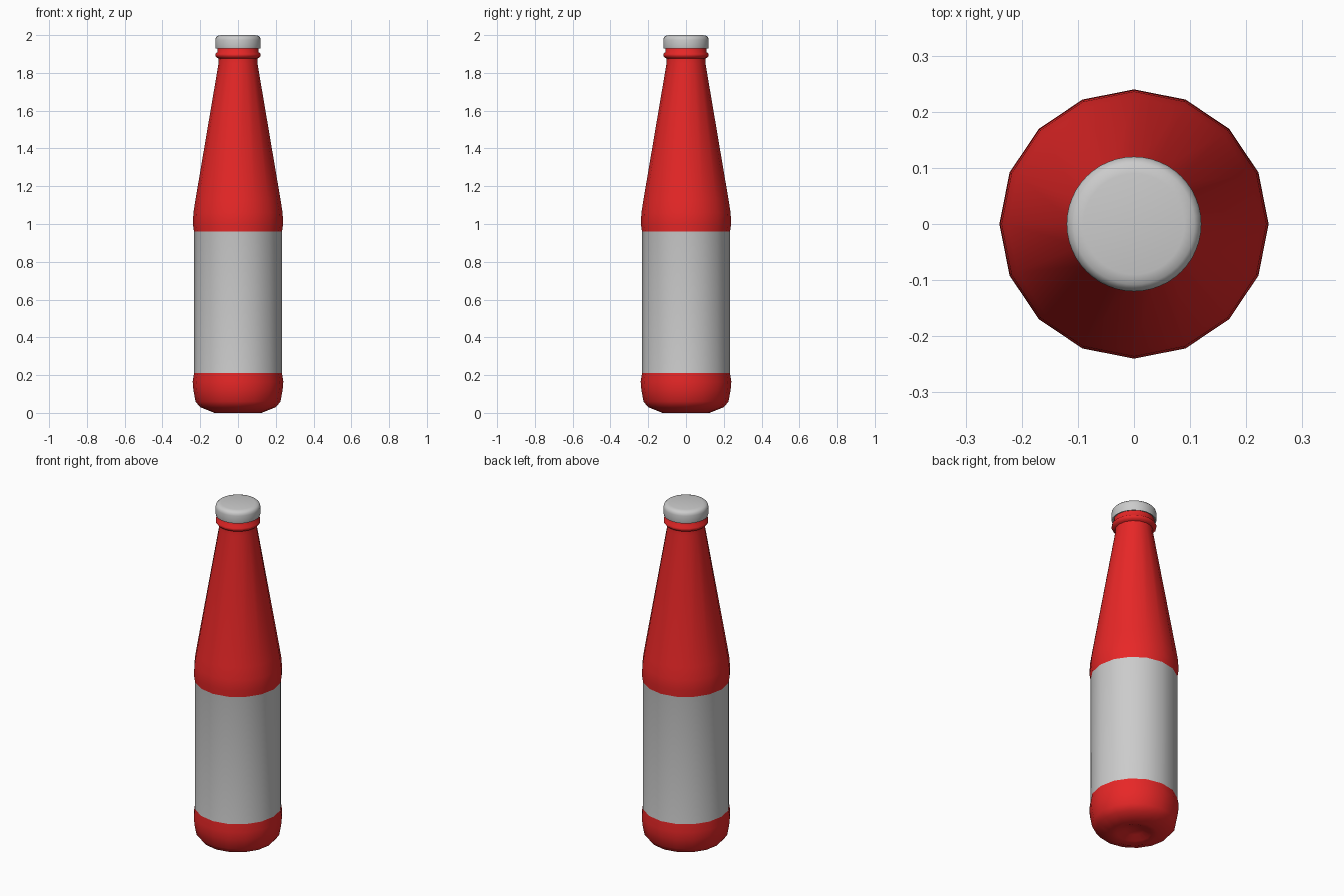
import bpy, bmesh, math

cube = bpy.data.objects.get("Cube")
if cube:
    bpy.data.objects.remove(cube)


def material(name, color):
    mat = bpy.data.materials.new(name)
    mat.use_nodes = True
    mat.diffuse_color = color
    mat.node_tree.nodes["Principled BSDF"].inputs["Base Color"].default_value = color
    return mat


def lathe(name, profile, sides, mats, angle=50):
    """Revolve (radius, height) points around z; radius 0 makes a pole."""
    bm = bmesh.new()
    rings = []
    for r, z in profile:
        count = sides if r > 0 else 1
        turn = [2 * math.pi * i / sides for i in range(count)]
        rings.append([bm.verts.new((r * math.cos(a), r * math.sin(a), z)) for a in turn])
    for low, high in zip(rings, rings[1:]):
        for i in range(sides):
            j = (i + 1) % sides
            quad = [low[i % len(low)], low[j % len(low)],
                    high[j % len(high)], high[i % len(high)]]
            bm.faces.new(list(dict.fromkeys(quad)))
    bmesh.ops.recalc_face_normals(bm, faces=bm.faces)
    mesh = bpy.data.meshes.new(name)
    bm.to_mesh(mesh)
    bm.free()
    for mat in mats:
        mesh.materials.append(mat)
    obj = bpy.data.objects.new(name, mesh)
    bpy.context.collection.objects.link(obj)
    bpy.ops.object.select_all(action="DESELECT")
    obj.select_set(True)
    bpy.context.view_layer.objects.active = obj
    bpy.ops.object.shade_smooth_by_angle(angle=math.radians(angle))
    return obj


red = material("red glass", (0.8, 0.02, 0.02, 1))
grey = material("light grey", (0.6, 0.6, 0.6, 1))

# Bottle body with a dimpled base, a recessed label band and a tapered neck
LABEL_LOW, LABEL_HIGH = 0.21, 0.96
bottle = lathe("bottle", [
    (0, 0.035), (0.05, 0.025), (0.09, 0.008), (0.125, 0), (0.2, 0.03),
    (0.225, 0.06), (0.236, 0.12), (0.24, 0.165), (0.233, LABEL_LOW),
    (0.233, LABEL_HIGH), (0.239, 1.0), (0.236, 1.06), (0.225, 1.13),
    (0.103, 1.85), (0.102, 1.875), (0.112, 1.88), (0.12, 1.89),
    (0.12, 1.9), (0.109, 1.91), (0.109, 1.95), (0, 1.95)], 16, [red, grey])

# Label band is the straight section of the wall
for face in bottle.data.polygons:
    if LABEL_LOW < face.center.z < LABEL_HIGH:
        face.material_index = 1

# Cap: closed drum with a rounded top edge
lathe("cap", [
    (0, 1.935), (0.112, 1.935), (0.118, 1.93), (0.12, 1.938), (0.12, 1.975),
    (0.117, 1.987), (0.108, 1.996), (0.09, 2.0), (0, 2.0)], 48, [grey])
